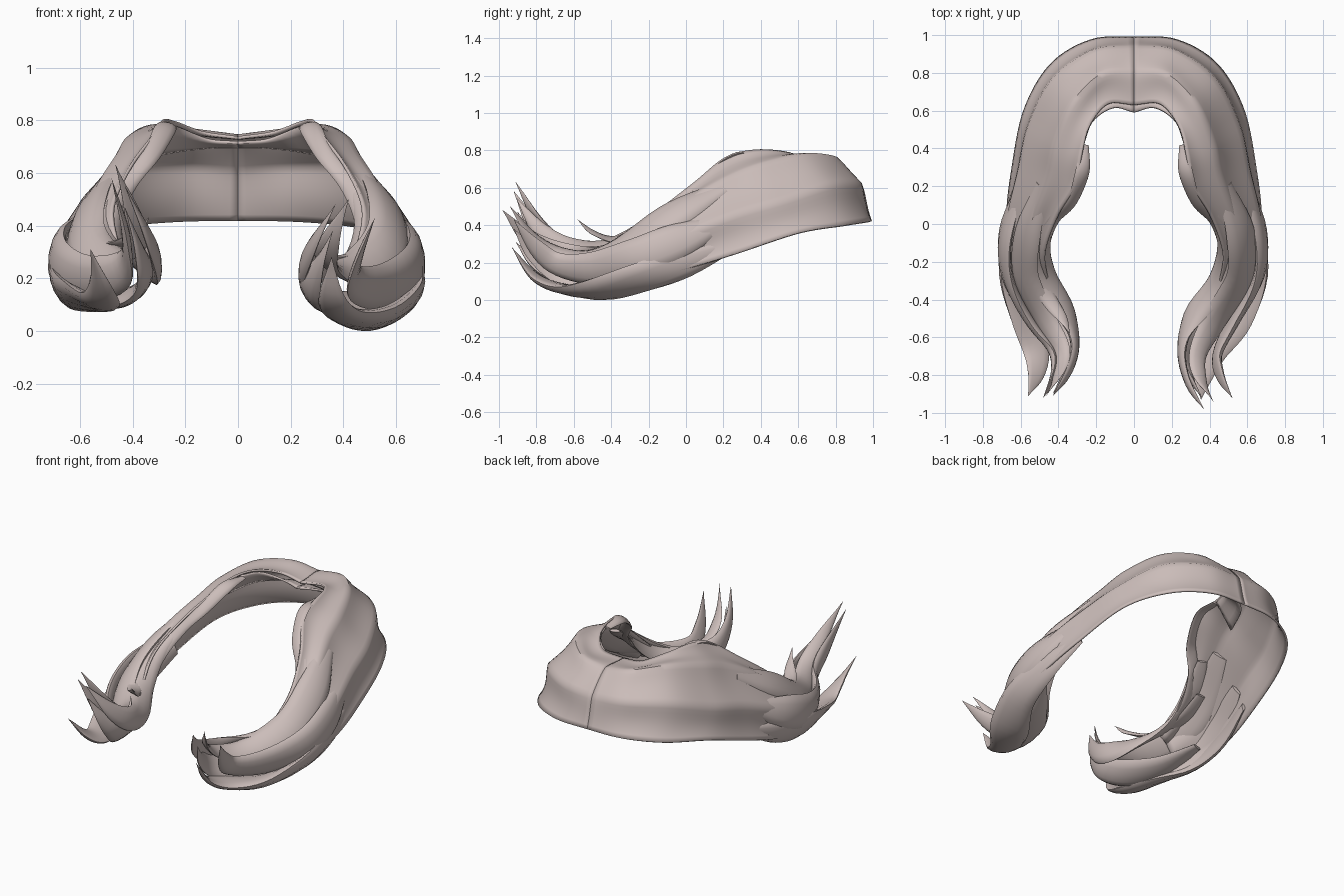
import bpy, bmesh, math
from mathutils import Vector

hair = bpy.data.materials.new("dusty rose hair")
hair.diffuse_color = (0.60, 0.51, 0.49, 1)


def spline(pts, t):
    """Catmull-Rom value at t in 0..1 along points of any dimension."""
    f = t * (len(pts) - 1)
    i = min(int(f), len(pts) - 2)
    u = f - i
    b, c = pts[i], pts[i + 1]
    a = pts[i - 1] if i else [2 * p - q for p, q in zip(b, c)]
    d = pts[i + 2] if i + 2 < len(pts) else [2 * q - p for p, q in zip(b, c)]
    return [0.5 * (2 * q + (r - p) * u + (2 * p - 5 * q + 4 * r - s) * u * u
                   + (3 * q - p - 3 * r + s) * u ** 3) for p, q, r, s in zip(a, b, c, d)]


def make_object(name, rows, closed=False, flip=False):
    """Skin a grid of points; closed rows form a tube."""
    bm = bmesh.new()
    grid = [[bm.verts.new(p) for p in row] for row in rows]
    n = len(grid[0])
    for r, s in zip(grid, grid[1:]):
        for j in range(n if closed else n - 1):
            k = (j + 1) % n
            f = bm.faces.new((r[j], r[k], s[k], s[j]))
            if flip:
                f.normal_flip()
    if closed:
        bm.faces.new(grid[0])
        bm.faces.new(grid[-1])
        bmesh.ops.recalc_face_normals(bm, faces=bm.faces)
    me = bpy.data.meshes.new(name)
    bm.to_mesh(me)
    bm.free()
    me.materials.append(hair)
    ob = bpy.data.objects.new(name, me)
    bpy.context.collection.objects.link(ob)
    bpy.context.view_layer.objects.active = ob
    bpy.ops.object.select_all(action='DESELECT')
    ob.select_set(True)
    bpy.ops.object.shade_smooth_by_angle(angle=math.radians(50))
    return ob


def shell(name, rails, side, ripple, nu=48, nv=24):
    """Curved sheet through rails, with soft ridges running along it."""
    def point(u, v):
        return Vector(spline([spline(r, u) for r in rails], v))
    rows = []
    for i in range(nu + 1):
        u = i / nu
        row = []
        for j in range(nv + 1):
            v = j / nv
            p = point(u, v)
            e = 0.01
            du = point(min(u + e, 1), v) - point(max(u - e, 0), v)
            dv = point(u, min(v + e, 1)) - point(u, max(v - e, 0))
            nrm = dv.cross(du).normalized()
            p += nrm * ripple * (abs(math.sin(3 * math.pi * v)) - 0.5) * min(1, u * 4 + 0.3)
            if i == 0:
                p.x = 0
            row.append((p.x * side, p.y, p.z))
        rows.append(row)
    ob = make_object(name, rows, flip=side < 0)
    m = ob.modifiers.new("thickness", 'SOLIDIFY')
    m.thickness, m.offset = 0.012, 0
    return ob


def lock(name, side, pts, steps=30, sides=12):
    """Tapered strand; points are x, y, z, half width, facing angle in degrees."""
    rows = []
    for i in range(steps + 1):
        t = i / steps
        x, y, z, w, a = spline(pts, t)
        w = max(w, 0.001)
        c = Vector((x, y, z))
        tan = (Vector(spline(pts, min(t + .01, 1))[:3]) - Vector(spline(pts, max(t - .01, 0))[:3])).normalized()
        n = Vector((math.cos(math.radians(a)), 0, math.sin(math.radians(a))))
        n = (n - tan * n.dot(tan)).normalized()
        b = tan.cross(n)
        row = []
        for k in range(sides):
            f = 2 * math.pi * k / sides
            h = math.sin(f) * (0.42 if math.sin(f) > 0 else 0.2)
            p = c + b * w * math.cos(f) + n * w * h
            row.append((p.x * side, p.y, p.z))
        rows.append(row)
    return make_object(name, rows, closed=True)


# Main swept shell: inner rim, crest, outer bulge, lower rim
rim = [(0, .63, .73), (.14, .635, .745), (.235, .52, .78), (.275, .36, .79), (.30, .21, .75),
       (.40, .05, .62), (.47, -.15, .46), (.45, -.32, .30)]
crest = [(0, .81, .735), (.17, .79, .755), (.32, .64, .77), (.41, .43, .725), (.45, .25, .66),
         (.52, .05, .55), (.58, -.15, .41), (.53, -.34, .27)]
bulge = [(0, .935, .61), (.21, .91, .62), (.42, .76, .61), (.545, .52, .53), (.60, .28, .46),
         (.655, .05, .37), (.68, -.15, .28), (.60, -.36, .19)]
hem = [(0, .985, .42), (.22, .965, .415), (.43, .84, .395), (.57, .60, .355), (.635, .28, .25),
       (.66, .05, .18), (.65, -.15, .13), (.57, -.36, .09)]
# Tucked band under the inner rim
band_front = [(0, .59, .715), (.11, .615, .725), (.22, .545, .77), (.27, .42, .785)]
band_back = [(0, .70, .70), (.14, .68, .695), (.30, .60, .67), (.38, .42, .64)]

for side, tag in ((1, "right"), (-1, "left")):
    shell(tag + "_hair_shell", [rim, crest, bulge, hem], side, 0.022)
    shell(tag + "_rim_band", [band_front, band_back], side, 0.0, 16, 4)
    # Slim strand falling from the temple
    lock(tag + "_temple_strand", side, [
        (.26, .42, .775, .02, 90), (.275, .27, .77, .04, 110), (.33, .12, .67, .035, 120),
        (.43, .02, .55, .04, 120), (.49, -.12, .42, .05, 110), (.45, -.3, .29, .03, 110)])

# Right front locks
lock("right_lower_lock", 1, [
    (.61, .25, .29, .03, -10), (.65, 0, .20, .08, -15), (.64, -.25, .12, .10, -40),
    (.53, -.48, .06, .115, -65), (.41, -.66, .07, .09, -90), (.36, -.81, .13, .055, -100),
    (.355, -.93, .28, 0, -110)])
lock("right_outer_lock", 1, [
    (.60, .2, .42, .04, 20), (.66, -.05, .31, .10, 10), (.65, -.27, .23, .10, 5),
    (.53, -.49, .17, .09, -10), (.44, -.68, .19, .065, -20), (.455, -.8, .28, .045, -20),
    (.52, -.92, .43, 0, -10)])
lock("right_upper_lock", 1, [
    (.48, .2, .60, .05, 50), (.56, -.05, .46, .10, 50), (.56, -.27, .32, .10, 50),
    (.43, -.5, .22, .08, 50), (.34, -.68, .25, .055, 60), (.35, -.82, .34, .04, 60),
    (.42, -.94, .50, 0, 40)])
lock("right_inner_lock", 1, [
    (.43, .1, .59, .03, 90), (.51, -.1, .45, .07, 100), (.45, -.31, .29, .07, 120),
    (.31, -.5, .22, .08, 150), (.26, -.67, .24, .07, 170), (.29, -.84, .33, .045, 180),
    (.37, -.98, .48, 0, 180)])
lock("right_under_lock", 1, [
    (.58, -.15, .18, .04, -90), (.46, -.36, .12, .09, -110), (.33, -.53, .12, .09, -130),
    (.28, -.68, .16, .08, -150), (.31, -.82, .25, .04, -160), (.36, -.92, .38, 0, -170)])

# Left front locks
lock("left_lower_lock", -1, [
    (.61, .25, .29, .03, -10), (.66, 0, .21, .08, -15), (.66, -.25, .16, .09, -30),
    (.58, -.48, .13, .09, -55), (.52, -.66, .12, .075, -70), (.52, -.79, .18, .05, -70),
    (.56, -.91, .31, 0, -70)])
lock("left_outer_lock", -1, [
    (.60, .2, .42, .04, 20), (.67, -.05, .31, .10, 10), (.66, -.27, .24, .10, 5),
    (.55, -.49, .20, .09, -10), (.43, -.66, .24, .07, -20), (.42, -.79, .36, .05, 0),
    (.48, -.92, .58, 0, 0)])
lock("left_upper_lock", -1, [
    (.48, .2, .60, .05, 50), (.56, -.05, .46, .09, 50), (.57, -.27, .33, .09, 50),
    (.47, -.5, .26, .07, 50), (.38, -.67, .31, .05, 60), (.40, -.8, .44, .035, 60),
    (.465, -.91, .63, 0, 40)])
lock("left_inner_lock", -1, [
    (.43, .1, .59, .03, 90), (.51, -.1, .45, .07, 100), (.47, -.28, .32, .07, 120),
    (.36, -.48, .25, .08, 150), (.32, -.64, .27, .07, 170), (.35, -.78, .37, .045, 180),
    (.43, -.91, .55, 0, 180)])
lock("left_under_lock", -1, [
    (.60, -.15, .2, .04, -80), (.52, -.38, .14, .09, -100), (.42, -.56, .14, .09, -125),
    (.36, -.7, .2, .07, -150), (.38, -.81, .31, .04, -160), (.43, -.9, .47, 0, -170)])
lock("left_short_lock", -1, [
    (.52, -.02, .45, .03, 90), (.52, -.2, .36, .05, 100), (.46, -.38, .32, .045, 110),
    (.38, -.5, .36, .03, 120), (.34, -.58, .43, 0, 120)])
